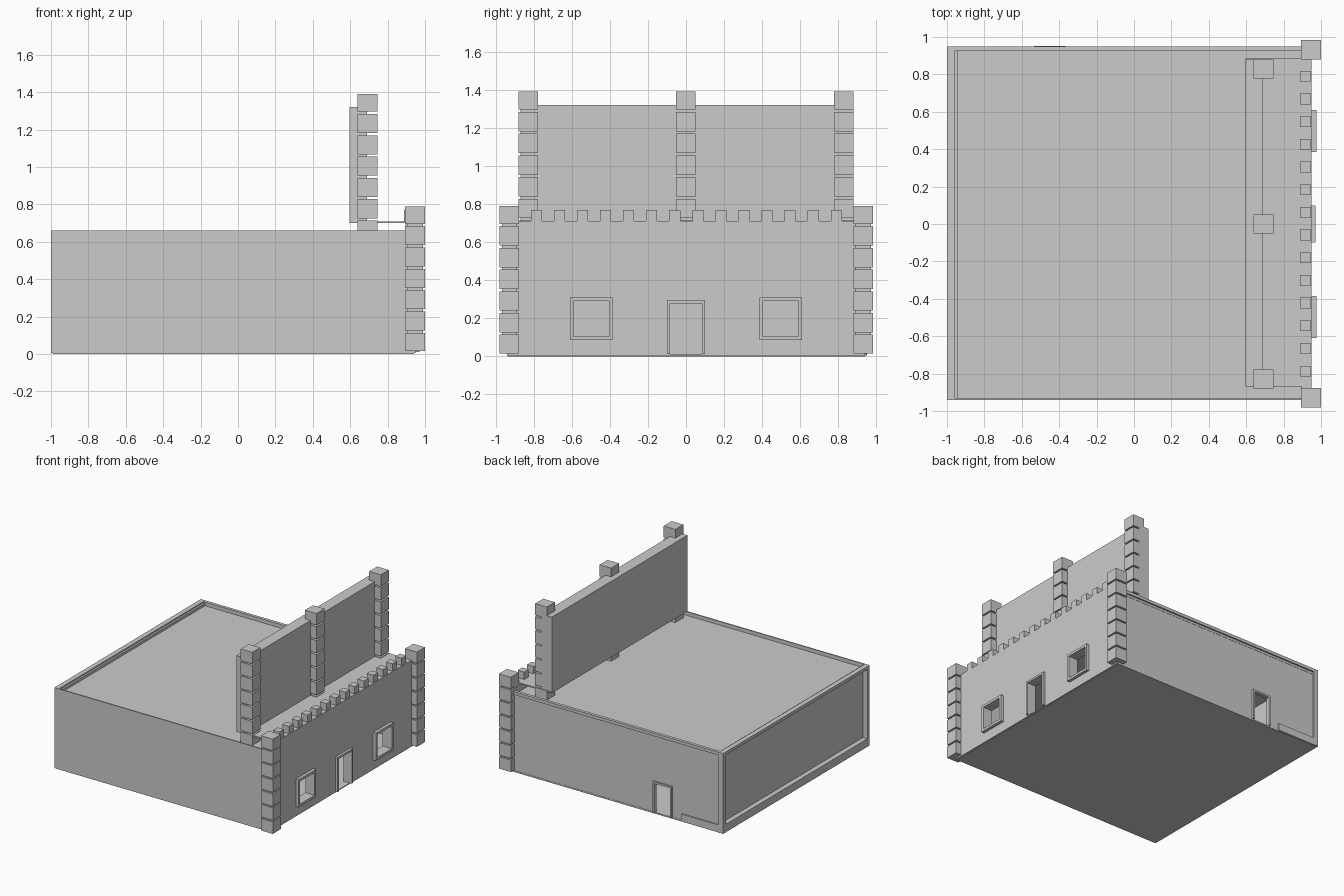
import bpy, bmesh
from mathutils import Matrix, Vector

if "Cube" in bpy.data.objects:
    bpy.data.objects.remove(bpy.data.objects["Cube"])


def boxes(name, specs):
    """One object made of boxes given as (x0, x1, y0, y1, z0, z1)."""
    bm = bmesh.new()
    for x0, x1, y0, y1, z0, z1 in specs:
        mid = Vector(((x0 + x1) / 2, (y0 + y1) / 2, (z0 + z1) / 2))
        size = Matrix.Diagonal((x1 - x0, y1 - y0, z1 - z0, 1))
        bmesh.ops.create_cube(bm, size=1, matrix=Matrix.Translation(mid) @ size)
    me = bpy.data.meshes.new(name)
    bm.to_mesh(me)
    bm.free()
    ob = bpy.data.objects.new(name, me)
    bpy.context.collection.objects.link(ob)
    return ob


def cut(ob, specs):
    """Cut box-shaped openings through a wall."""
    cutter = boxes("opening_cutter", specs)
    cutter.hide_render = True
    mod = ob.modifiers.new("openings", 'BOOLEAN')
    mod.operation = 'DIFFERENCE'
    mod.solver = 'EXACT'
    mod.object = cutter
    bpy.context.view_layer.objects.active = ob
    bpy.ops.object.modifier_apply(modifier=mod.name)
    bpy.data.objects.remove(cutter)


def block_pillar(name, x0, x1, y0, y1, cuts, gap=0.012):
    """Stack of stone blocks with open joints at the given heights."""
    g = gap / 2
    boxes(name, [(x0, x1, y0, y1, a + g, b - g) for a, b in zip(cuts, cuts[1:])])


def frame(name, x0, x1, y0, y1, z0, z1, w, sill=True):
    parts = [(x0, x1, y0, y0 + w, z0, z1), (x0, x1, y1 - w, y1, z0, z1),
             (x0, x1, y0 + w, y1 - w, z1 - w, z1)]
    if sill:
        parts.append((x0, x1, y0 + w, y1 - w, z0, z0 + w))
    boxes(name, parts)


# Floor and roof
boxes("floor", [(-0.99, 0.94, -0.935, 0.94, 0, 0.012)])
boxes("roof", [(-0.97, 0.90, -0.935, 0.94, 0.615, 0.63)])

# Side and back walls
boxes("left_wall", [(-1.0, 0.90, -0.94, -0.93, 0.005, 0.66)])
side = boxes("right_wall", [(-0.97, 0.90, 0.925, 0.938, 0.005, 0.655)])
cut(side, [(-0.53, -0.37, 0.85, 1.0, 0.012, 0.26)])
boxes("back_wall", [(-0.96, -0.945, -0.935, 0.935, 0.005, 0.65)])

# Corner posts, base bands and parapets around the recessed walls
boxes("corner_posts", [(-1.0, -0.96, 0.91, 0.95, 0.005, 0.64),
                       (-1.0, -0.96, -0.93, -0.91, 0.005, 0.64)])
boxes("base_bands", [(-1.0, -0.95, -0.93, 0.95, 0.005, 0.07),
                     (-0.96, -0.62, 0.93, 0.948, 0.005, 0.065)])
boxes("parapet", [(-1.0, -0.96, -0.93, 0.95, 0.635, 0.66),
                  (-0.96, 0.90, 0.925, 0.95, 0.635, 0.66)])

# Side door frame
boxes("side_door_frame", [(-0.535, -0.52, 0.92, 0.952, 0.012, 0.265),
                          (-0.38, -0.365, 0.92, 0.952, 0.012, 0.265),
                          (-0.52, -0.38, 0.92, 0.952, 0.25, 0.265)])

# Front wall with door and two windows
front = boxes("front_wall", [(0.895, 0.95, -0.94, 0.94, 0.005, 0.71)])
cut(front, [(0.8, 1.0, -0.09, 0.09, 0.012, 0.28),
            (0.8, 1.0, -0.60, -0.395, 0.095, 0.30),
            (0.8, 1.0, 0.395, 0.60, 0.095, 0.30)])
frame("door_frame", 0.892, 0.97, -0.10, 0.10, 0.012, 0.295, 0.017, sill=False)
for tag, y in (("left", -0.61), ("right", 0.385)):
    frame("window_frame_" + tag, 0.892, 0.975, y, y + 0.225, 0.085, 0.31, 0.02)

# Battlements along the front wall
boxes("battlements", [(0.887, 0.945, c - 0.029, c + 0.029, 0.71, 0.77)
                      for c in (0.79 - 0.1213 * i for i in range(14))])

# Corner towers: blocks around a slightly narrower core
tower_cuts = [0.01] + [0.12 + 0.114 * i for i in range(6)] + [0.795]
for tag, y in (("left", -0.98), ("right", 0.88)):
    block_pillar("tower_" + tag, 0.893, 1.0, y, y + 0.103, tower_cuts)
    boxes("tower_core_" + tag, [(0.905, 0.988, y + 0.012, y + 0.091, 0.02, 0.78)])

# Sign board with three block pillars, and the thin ledge to the front wall
boxes("sign_board", [(0.595, 0.69, -0.87, 0.88, 0.71, 1.32)])
boxes("ledge", [(0.595, 0.945, -0.87, 0.885, 0.70, 0.71)])
sign_cuts = [0.625] + [0.72 + 0.114 * i for i in range(6)] + [1.397]
for tag, y in (("left", -0.88), ("middle", -0.052), ("right", 0.777)):
    block_pillar("sign_pillar_" + tag, 0.64, 0.745, y, y + 0.103, sign_cuts)
